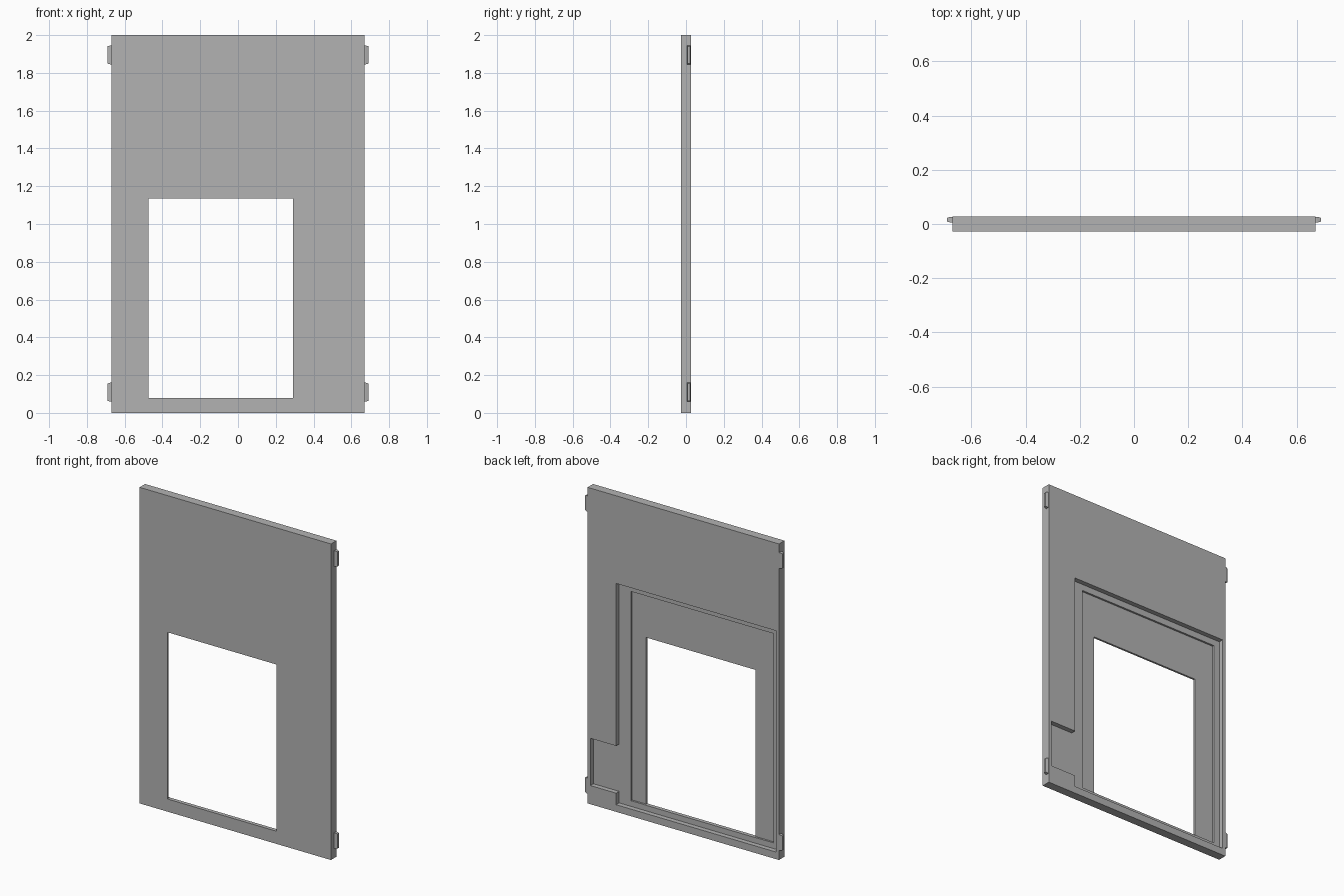
import bpy
import bmesh

cube = bpy.data.objects.get("Cube")
if cube:
    bpy.data.objects.remove(cube, do_unlink=True)

grey = bpy.data.materials.new("plain grey")
grey.use_nodes = True
grey.diffuse_color = (0.45, 0.45, 0.45, 1)
grey.node_tree.nodes["Principled BSDF"].inputs["Base Color"].default_value = (0.45, 0.45, 0.45, 1)

HALF_W, HALF_D = 0.67, 0.0275


def add_object(name, bm):
    bmesh.ops.recalc_face_normals(bm, faces=bm.faces)
    mesh = bpy.data.meshes.new(name)
    bm.to_mesh(mesh)
    bm.free()
    mesh.materials.append(grey)
    obj = bpy.data.objects.new(name, mesh)
    bpy.context.collection.objects.link(obj)
    return obj


def prism(name, outline, y0, y1):
    """Extrude an (x, z) outline from y0 to y1."""
    bm = bmesh.new()
    face = bm.faces.new([bm.verts.new((x, y0, z)) for x, z in outline])
    new = bmesh.ops.extrude_face_region(bm, geom=[face])["geom"]
    verts = [v for v in new if isinstance(v, bmesh.types.BMVert)]
    bmesh.ops.translate(bm, verts=verts, vec=(0, y1 - y0, 0))
    return add_object(name, bm)


def rect(x0, x1, z0, z1):
    return [(x0, z0), (x1, z0), (x1, z1), (x0, z1)]


def cut(target, outline, y0, y1):
    cutter = prism("cutter", outline, y0, y1)
    cutter.hide_render = True
    mod = target.modifiers.new("cut", "BOOLEAN")
    mod.operation = "DIFFERENCE"
    mod.solver = "EXACT"
    mod.object = cutter
    bpy.context.view_layer.objects.active = target
    bpy.ops.object.modifier_apply(modifier=mod.name)
    bpy.data.objects.remove(cutter, do_unlink=True)


# Main panel
panel = prism("panel", rect(-HALF_W, HALF_W, 0, 2), -HALF_D, HALF_D)

# Stepped recess in the back, with a side pocket near the bottom
recess = [(-0.65, 0.045), (0.47, 0.045), (0.47, 0.118), (0.65, 0.118),
          (0.65, 0.417), (0.47, 0.417), (0.47, 1.445), (-0.65, 1.445)]
cut(panel, recess, -0.003, 0.1)
cut(panel, rect(-0.61, 0.387, 0.081, 1.405), -0.015, 0.1)

# Window opening right through
cut(panel, rect(-0.475, 0.29, 0.08, 1.135), -0.1, 0.1)


# Tapered side tabs, in pairs
def tab(name, side, z):
    bm = bmesh.new()
    rings = []
    for x, inset in ((HALF_W - 0.002, 0), (HALF_W + 0.006, 0), (0.69, 0.004)):
        y0, y1 = 0.005 + inset, 0.0265 - inset
        z0, z1 = z - 0.05 + inset, z + 0.05 - inset
        rings.append([bm.verts.new((side * x, py, pz))
                      for py, pz in ((y0, z0), (y1, z0), (y1, z1), (y0, z1))])
    for a, b in zip(rings, rings[1:]):
        for i in range(4):
            j = (i + 1) % 4
            bm.faces.new((a[i], a[j], b[j], b[i]))
    bm.faces.new(rings[0])
    bm.faces.new(rings[-1])
    add_object(name, bm)


for side, side_name in ((1, "left"), (-1, "right")):
    for z, level in ((0.11, "lower"), (1.895, "upper")):
        tab(f"{level}_{side_name}_tab", side, z)
